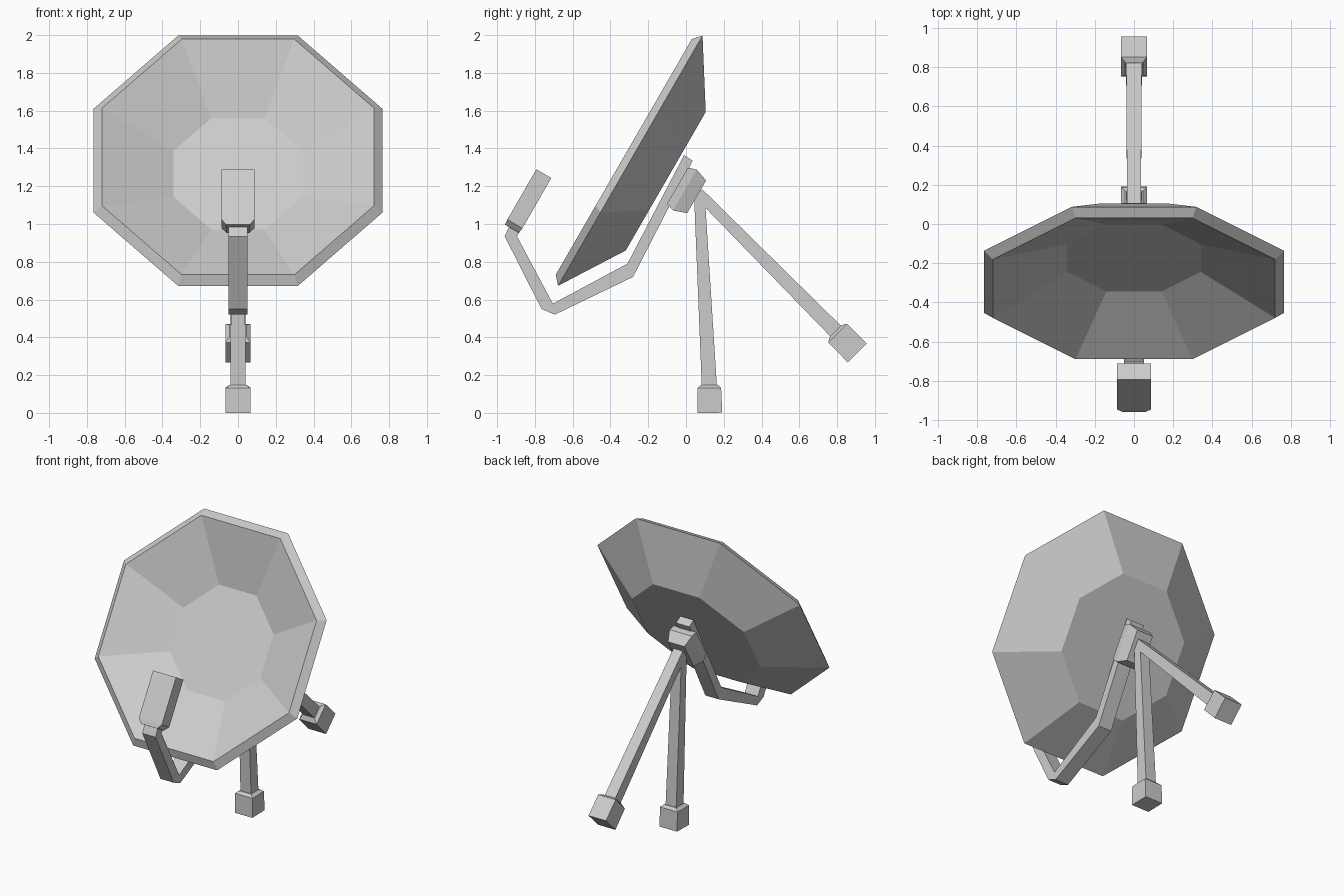
import bpy, bmesh, math
from mathutils import Vector

if "Cube" in bpy.data.objects:
    bpy.data.objects.remove(bpy.data.objects["Cube"])

BACK = Vector((0, math.cos(math.radians(30)), -0.5))   # dish axis, pointing backwards
UP = Vector((0, 0.5, math.cos(math.radians(30))))      # along the tilted dish face


def finish(name, bm):
    bmesh.ops.recalc_face_normals(bm, faces=bm.faces)
    mesh = bpy.data.meshes.new(name)
    bm.to_mesh(mesh)
    bm.free()
    obj = bpy.data.objects.new(name, mesh)
    bpy.context.collection.objects.link(obj)
    return obj


def loft(name, origin, axis, rings, sides=4):
    """Closed loft along an axis; each ring is (distance, half width x, half depth)."""
    origin, axis = Vector(origin), Vector(axis).normalized()
    side = Vector((1, 0, 0))
    depth = axis.cross(side)
    r = 1 / math.cos(math.pi / sides)
    bm = bmesh.new()
    loops = []
    for d, hx, hd in rings:
        loop = []
        for k in range(sides):
            a = (k + 0.5) * math.tau / sides
            loop.append(bm.verts.new(origin + axis * d + side * (hx * r * math.cos(a))
                                     + depth * (hd * r * math.sin(a))))
        loops.append(loop)
    for a, b in zip(loops, loops[1:]):
        for k in range(sides):
            j = (k + 1) % sides
            bm.faces.new((a[k], a[j], b[j], b[k]))
    bm.faces.new(loops[0])
    bm.faces.new(loops[-1])
    return finish(name, bm)


def extrude_x(name, profile, half):
    """Extrude a (y, z) outline symmetrically along x."""
    bm = bmesh.new()
    face = bm.faces.new([bm.verts.new((-half, y, z)) for y, z in profile])
    out = bmesh.ops.extrude_face_region(bm, geom=[face])
    verts = [v for v in out["geom"] if isinstance(v, bmesh.types.BMVert)]
    bmesh.ops.translate(bm, verts=verts, vec=(2 * half, 0, 0))
    return finish(name, bm)


# Octagonal dish: back plate, outer rim, front lip, inner floor
loft("dish", (0, -0.295, 1.335), BACK,
     [(0.217, 0.423, 0.423), (0, 0.765, 0.765), (-0.04, 0.72, 0.72), (0.14, 0.341, 0.341)], 8)

# Bent arm carrying the receiver
extrude_x("receiver_arm", [(-0.01, 1.365), (0.035, 1.335), (-0.28, 0.72), (-0.695, 0.52),
                           (-0.765, 0.55), (-0.96, 0.935), (-0.93, 1.0), (-0.875, 0.968),
                           (-0.895, 0.935), (-0.705, 0.578), (-0.31, 0.79)], 0.05)

# Receiver box with a short tapered base
loft("receiver", (0, -0.915, 0.985), UP,
     [(-0.012, 0.06, 0.043), (0.018, 0.087, 0.046), (0.325, 0.087, 0.046)])

# Mounting bracket behind the dish
loft("mount_bracket", (0, -0.006, 1.18), BACK,
     [(-0.045, 0.085, 0.11), (0, 0.085, 0.125), (0.072, 0.062, 0.1)])

# Two legs, each with a chunky foot
for name, top, foot, length in (("front_leg", (0, 0.07, 1.17), (0, 0.124, 0.132), 0.132),
                                ("rear_leg", (0, 0.065, 1.165), (0, 0.803, 0.422), 0.147)):
    run = Vector(foot) - Vector(top)
    loft(name, top, run, [(0, 0.035, 0.028), (run.length, 0.04, 0.04)])
    axis = (0, 0.015, -1) if name == "front_leg" else run
    loft(name + "_foot", foot, axis,
         [(-0.016, 0.045, 0.045), (0, 0.066, 0.062 if length < 0.14 else 0.07),
          (length, 0.066, 0.066 if length < 0.14 else 0.071)])
